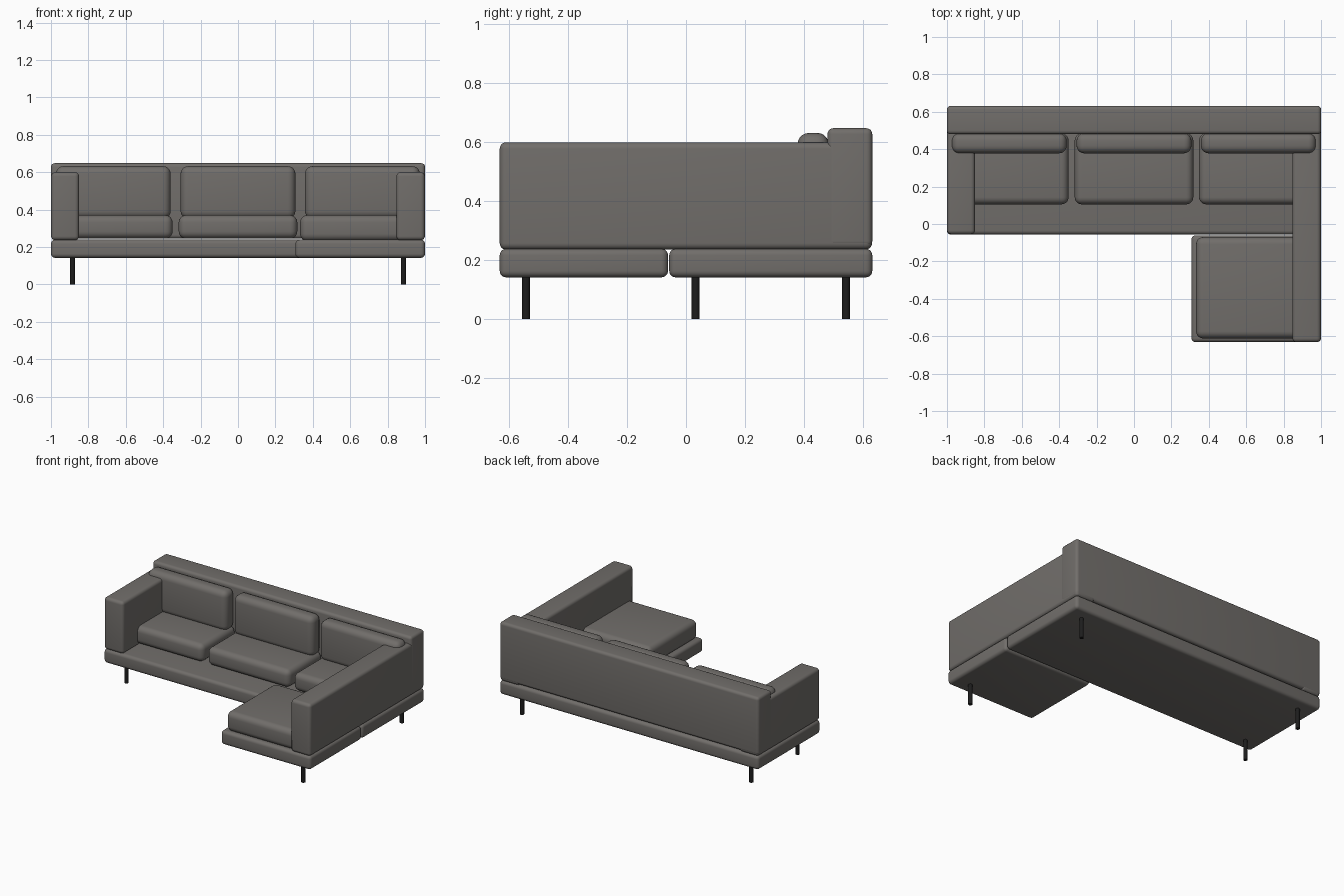
import bpy, bmesh
from mathutils import Vector

if "Cube" in bpy.data.objects:
    bpy.data.objects.remove(bpy.data.objects["Cube"])


def material(name, rgb):
    m = bpy.data.materials.new(name)
    m.diffuse_color = (*rgb, 1)
    m.use_nodes = True
    m.node_tree.nodes["Principled BSDF"].inputs["Base Color"].default_value = m.diffuse_color
    return m


fabric = material("fabric", (0.165, 0.155, 0.145))
metal = material("black_metal", (0.012, 0.012, 0.012))


def finish(ob, mat):
    ob.data.materials.append(mat)
    bpy.ops.object.select_all(action='DESELECT')
    ob.select_set(True)
    bpy.context.view_layer.objects.active = ob
    bpy.ops.object.shade_smooth_by_angle(angle=0.6)


def rounded_box(name, x, y, z, radius):
    """Upholstered block given as (min, max) on each axis."""
    bm = bmesh.new()
    bmesh.ops.create_cube(bm, size=1)
    size = Vector((x[1] - x[0], y[1] - y[0], z[1] - z[0]))
    bmesh.ops.scale(bm, vec=size, verts=bm.verts)
    bmesh.ops.bevel(bm, geom=bm.edges[:], offset=radius, segments=5,
                    profile=0.5, affect='EDGES')
    me = bpy.data.meshes.new(name)
    bm.to_mesh(me)
    bm.free()
    ob = bpy.data.objects.new(name, me)
    ob.location = (sum(x) / 2, sum(y) / 2, sum(z) / 2)
    bpy.context.collection.objects.link(ob)
    finish(ob, fabric)
    return ob


# Platform: main base and chaise base
rounded_box("main_base", (-1, 1), (-0.057, 0.632), (0.142, 0.239), 0.022)
rounded_box("chaise_base", (0.307, 1), (-0.632, -0.061), (0.142, 0.239), 0.022)

# Backrest and arms (arms run through to the rear face)
rounded_box("backrest", (-1, 1), (0.48, 0.632), (0.245, 0.648), 0.02)
rounded_box("left_arm", (-0.999, -0.85), (-0.055, 0.631), (0.236, 0.6), 0.022)
rounded_box("right_arm", (0.847, 0.999), (-0.632, 0.631), (0.236, 0.6), 0.022)

# Seat and back cushions
for side, cx in (("left", -0.667), ("middle", 0), ("right", 0.665)):
    rounded_box(side + "_seat_cushion", (cx - 0.317, cx + 0.317),
                (0.105, 0.485), (0.245, 0.37), 0.038)
    rounded_box(side + "_back_cushion", (cx - 0.307, cx + 0.307),
                (0.378, 0.485), (0.352, 0.632), 0.04)

# Chaise cushion
rounded_box("chaise_cushion", (0.332, 0.965), (-0.612, -0.07), (0.232, 0.37), 0.038)

# Legs
legs = {"chaise_leg": (0.885, -0.543), "back_right_leg": (0.885, 0.543),
        "back_left_leg": (-0.885, 0.543), "front_left_leg": (-0.885, 0.033)}
for name, (x, y) in legs.items():
    bpy.ops.mesh.primitive_cylinder_add(vertices=24, radius=0.0135, depth=0.15,
                                        location=(x, y, 0.075))
    leg = bpy.context.object
    leg.name = name
    finish(leg, metal)
